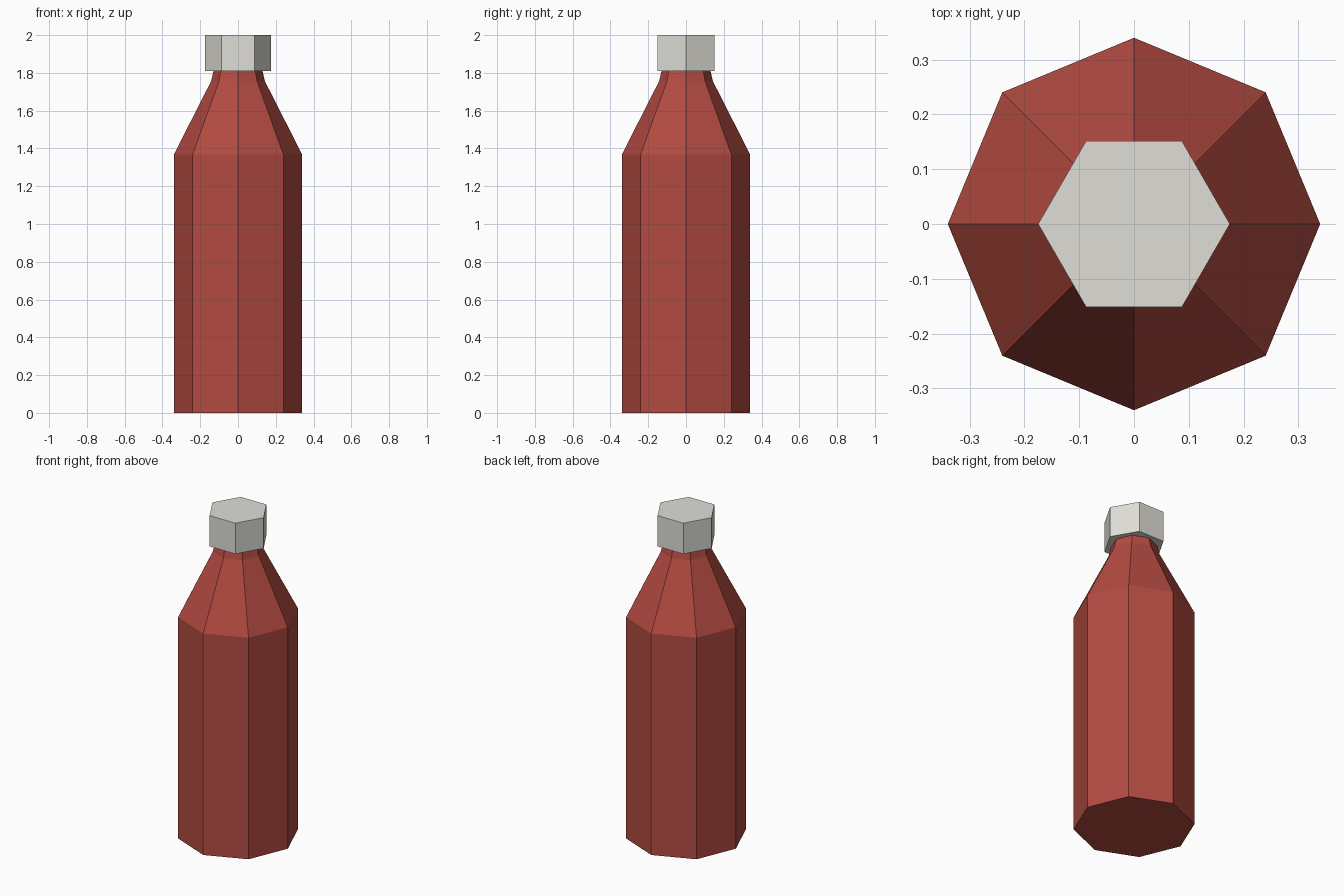
import bpy, bmesh, math

if "Cube" in bpy.data.objects:
    bpy.data.objects.remove(bpy.data.objects["Cube"])


def material(name, rgb):
    m = bpy.data.materials.new(name)
    m.diffuse_color = (*rgb, 1.0)
    m.use_nodes = True
    m.node_tree.nodes["Principled BSDF"].inputs["Base Color"].default_value = m.diffuse_color
    return m


def lathe(name, profile, sides, mat):
    """Closed flat-sided solid from (radius, z) rings, first corner on +x."""
    bm = bmesh.new()
    rings = []
    for r, z in profile:
        rings.append([bm.verts.new((r * math.cos(2 * math.pi * i / sides),
                                    r * math.sin(2 * math.pi * i / sides), z))
                      for i in range(sides)])
    for a, b in zip(rings, rings[1:]):
        for i in range(sides):
            j = (i + 1) % sides
            bm.faces.new((a[i], a[j], b[j], b[i]))
    bm.faces.new(rings[0][::-1])
    bm.faces.new(rings[-1])
    mesh = bpy.data.meshes.new(name)
    bm.to_mesh(mesh)
    bm.free()
    mesh.materials.append(mat)
    obj = bpy.data.objects.new(name, mesh)
    bpy.context.collection.objects.link(obj)
    return obj


red = material("bottle red", (0.45, 0.07, 0.053))
grey = material("cap light grey", (0.74, 0.73, 0.68))

# Eight-sided bottle with sloping shoulder and short neck
lathe("bottle_body", [(0.34, 0.0), (0.34, 1.367), (0.143, 1.755), (0.127, 1.82)], 8, red)

# Six-sided cap
lathe("bottle_cap", [(0.175, 1.81), (0.175, 2.0)], 6, grey)
